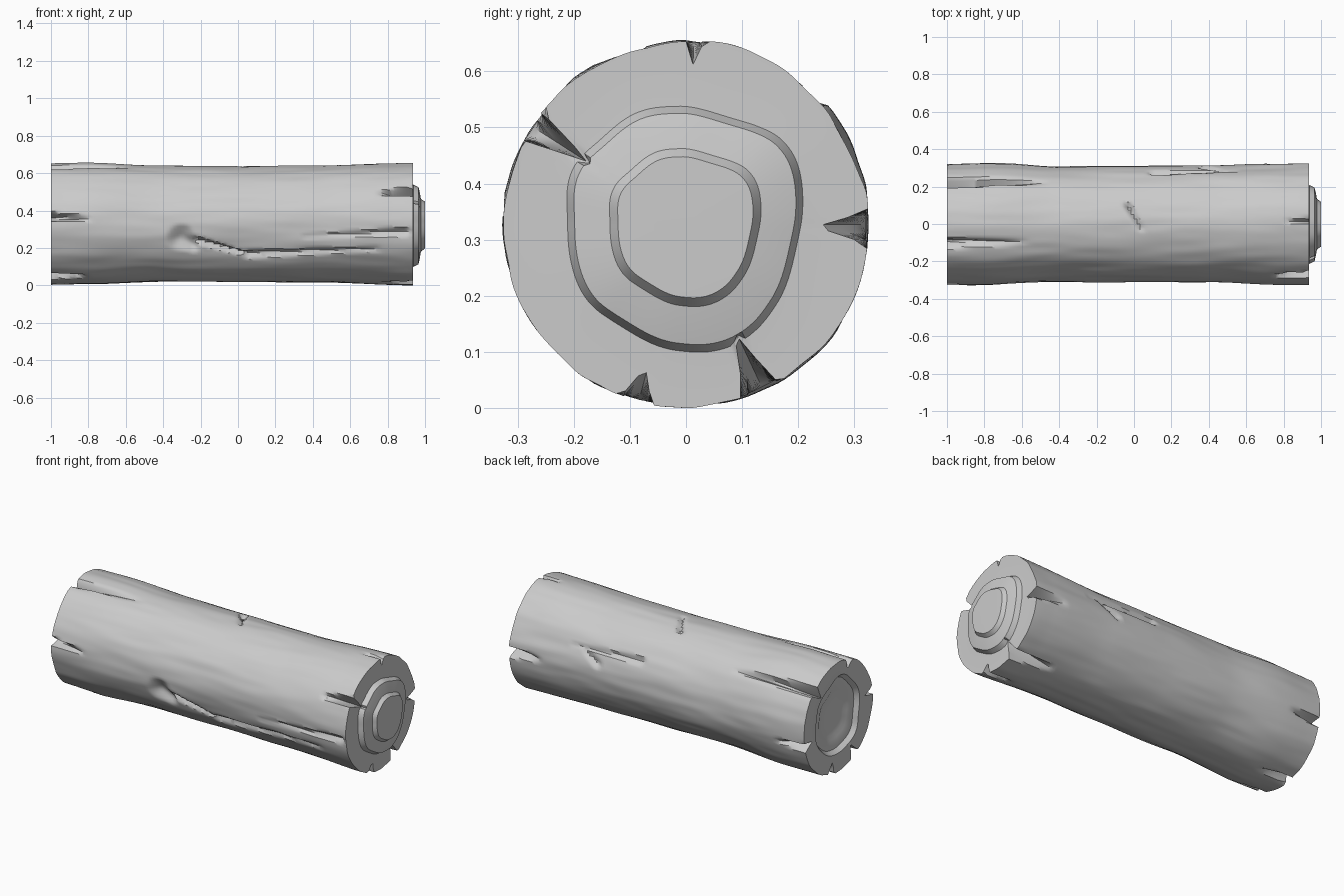
import bpy, bmesh
from math import sin, cos, pi, radians, hypot
from mathutils import Vector, noise

if "Cube" in bpy.data.objects:
    bpy.data.objects.remove(bpy.data.objects["Cube"])

SEG, STATIONS = 144, 120
X0, X1, CZ = -1.0, 0.935, 0.331

# Trunk radius along the length: wide at the ends, slightly waisted
PROFILE = [(-1, .323), (-.8, .325), (-.4, .309), (0, .309), (.4, .312), (.8, .322), (.94, .324)]

# Splits in the bark: x, angle -> x, angle, half width, depth at start, depth at finish
SPLITS = [
    (.96, 147, .74, 149, .032, .13, 0), (.96, -1, .72, 0, .032, .09, 0),
    (.96, -66, .66, -64, .036, .11, 0), (.96, 254, .76, 256, .030, .06, 0),
    (.96, 87, .80, 87, .015, .05, 0), (.9, 187, .35, 192, .025, .025, .006),
    (-1.02, 173, -.78, 175, .025, .08, 0), (-1.02, 241, -.80, 238, .035, .09, 0),
    (-1.02, 47, -.45, 45, .030, .09, 0), (-1.02, 109, -.55, 107, .028, .05, 0),
    (-1.02, -12, -.80, -12, .028, .08, 0), (-1.02, -78, -.78, -78, .030, .07, 0),
    (-.03, 72, .04, 96, .025, .028, .015), (.37, 12, .46, 22, .030, .018, .012),
    (-.30, 194, -.24, 202, .080, .035, .03), (-.22, 196, .05, 212, .025, .03, .025),
    (.05, 212, .75, 204, .028, .025, .008), (.1, 28, .55, 24, .025, .02, .006),
]


def base_radius(x):
    for (a, ra), (b, rb) in zip(PROFILE, PROFILE[1:]):
        if x <= b:
            t = (x - a) / (b - a)
            t = t * t * (3 - 2 * t)
            return ra + (rb - ra) * t
    return PROFILE[-1][1]


def radius(x, ang):
    r = base_radius(x)
    r += .007 * noise.noise(Vector((x * 2.2, cos(ang) * 2.6, sin(ang) * 2.6)))
    r += .003 * noise.noise(Vector((x * 4, cos(ang) * 7, sin(ang) * 7 + 9)))
    cut = 0
    for xa, aa, xb, ab, width, da, db in SPLITS:
        mid = radians((aa + ab) / 2)
        d = (ang - mid + pi) % (2 * pi) - pi
        py = d * .32
        ya, yb = radians(aa - ab) / 2 * .32, radians(ab - aa) / 2 * .32
        vx, vy = xb - xa, yb - ya
        t = max(0, min(1, ((x - xa) * vx + (py - ya) * vy) / (vx * vx + vy * vy)))
        dist = hypot(x - xa - t * vx, py - ya - t * vy)
        w = width * (1 - .5 * t)
        if dist < w:
            cut = max(cut, (da + (db - da) * t) * min(1, 1.25 * (1 - dist / w)))
    return r - cut


bm = bmesh.new()


def ring(fx, fr):
    out = []
    for i in range(SEG):
        a = 2 * pi * i / SEG
        r = fr(a)
        out.append(bm.verts.new((fx(a), r * cos(a), CZ + r * sin(a))))
    return out


def bridge(a, b):
    for i in range(SEG):
        j = (i + 1) % SEG
        bm.faces.new((a[i], a[j], b[j], b[i]))


# Bark
rings = []
for k in range(STATIONS + 1):
    x = X0 + (X1 - X0) * k / STATIONS
    rings.append(ring(lambda a, x=x: x, lambda a, x=x: radius(x, a)))


# Ends: stepped growth rings, raised on the right and sunk on the left
def wobble(a, s):
    return 1 + .13 * noise.noise(Vector((cos(a) * 1.5 + s, sin(a) * 1.5, s)))


def end_rings(x_end, steps, seed):
    out = []
    for r, x in steps:
        out.append(ring(lambda a, x=x: x, lambda a, r=r: min(r * wobble(a, seed),
                   radius(x_end, a) * (.9 + .09 * r / .3))))
    return out


right = end_rings(X1, [(.27, .935), (.218, .937), (.205, .965), (.175, .972),
                       (.140, .978), (.125, .999), (.06, 1.0)], 3.1)
left = end_rings(X0, [(.27, -1), (.22, -.995), (.20, -.970), (.14, -.965),
                      (.12, -.955), (.06, -.955)], 7.4)
loops = left[::-1] + rings + right
for a, b in zip(loops, loops[1:]):
    bridge(a, b)
bm.faces.new(loops[0])
bm.faces.new(loops[-1])
bmesh.ops.recalc_face_normals(bm, faces=bm.faces)

# Rest the log on the ground
low = min(v.co.z for v in bm.verts)
bmesh.ops.translate(bm, verts=bm.verts, vec=(0, 0, -low))

mesh = bpy.data.meshes.new("log")
bm.to_mesh(mesh)
bm.free()
log = bpy.data.objects.new("log", mesh)
bpy.context.collection.objects.link(log)
bpy.context.view_layer.objects.active = log
log.select_set(True)
bpy.ops.object.shade_smooth_by_angle(angle=radians(35))
